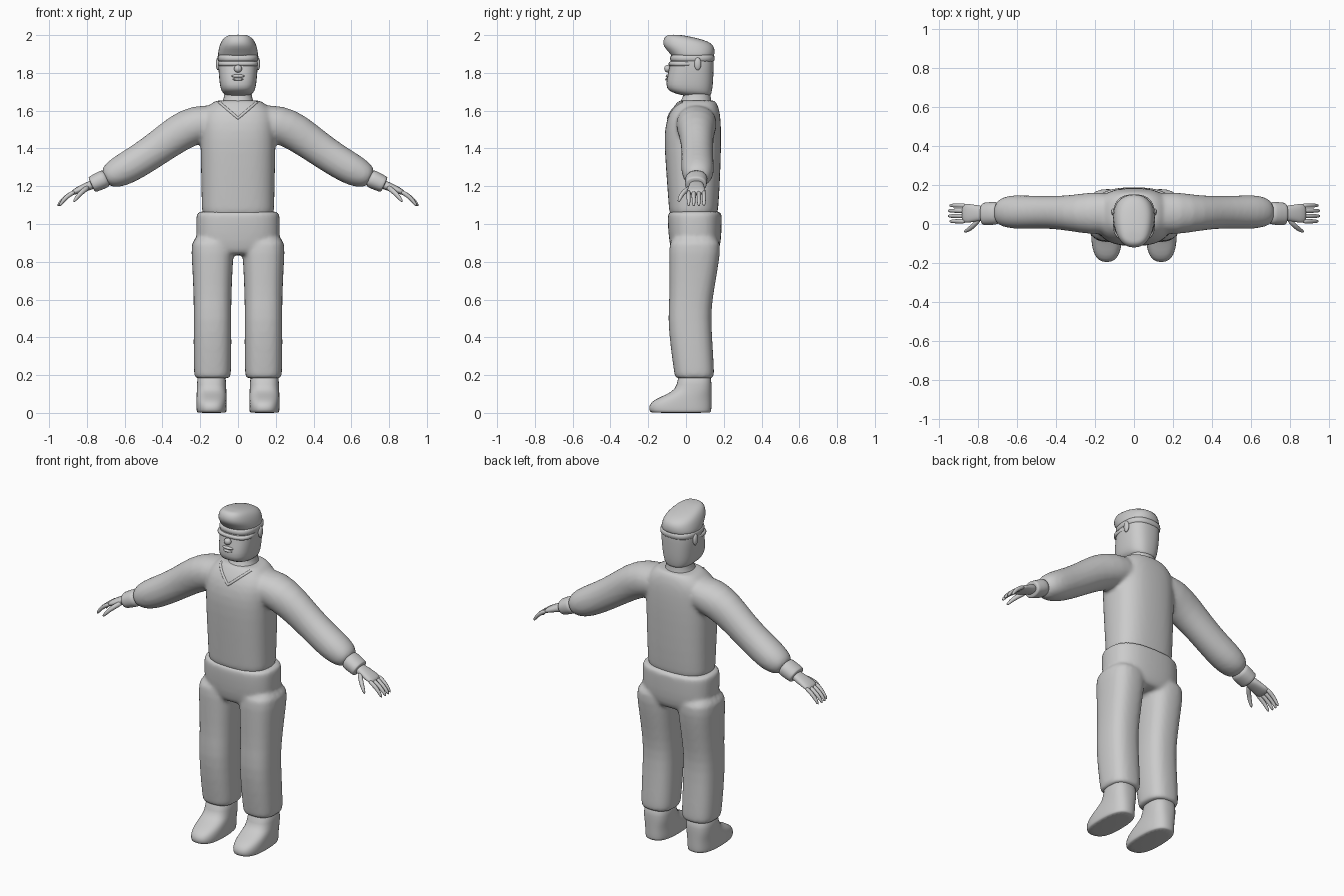
import bpy, bmesh
from math import cos, sin, radians, copysign, pi
from mathutils import Vector

default_cube = bpy.data.objects.get("Cube")
if default_cube:
    bpy.data.objects.remove(default_cube, do_unlink=True)

grey = bpy.data.materials.new("plain grey")
grey.use_nodes = True
colour = (0.6, 0.6, 0.6, 1)
grey.diffuse_color = colour
grey.node_tree.nodes["Principled BSDF"].inputs["Base Color"].default_value = colour


def loft(bm, rings, power=2.6, side=1, sides=24):
    """Skin rings of (x, y, z, half width, half depth, tilt about y)."""
    loops = []
    for x, y, z, width, depth, tilt in rings:
        t = radians(tilt)
        loop = []
        for i in range(sides):
            angle = 2 * pi * i / sides
            c, s = cos(angle), sin(angle)
            u = width * copysign(abs(c) ** (2 / power), c)
            v = depth * copysign(abs(s) ** (2 / power), s)
            loop.append(bm.verts.new((side * (x + u * cos(t)), y + v, z - u * sin(t))))
        loops.append(loop)
    for low, high in zip(loops, loops[1:]):
        for i in range(sides):
            j = (i + 1) % sides
            bm.faces.new((low[i], low[j], high[j], high[i]))
    bm.faces.new(loops[0])
    bm.faces.new(loops[-1])


def upright(bm, rings, x=0, side=1, power=2.6):
    """Loft level rings of (z, front y, back y, half width)."""
    loft(bm, [(x, (front + back) / 2, z, width, (back - front) / 2, 0)
              for z, front, back, width in rings], power, side)


def finish(bm, name, blend=0):
    """Make a smooth object; blend fuses overlapping pieces into one skin."""
    bmesh.ops.recalc_face_normals(bm, faces=bm.faces)
    mesh = bpy.data.meshes.new(name)
    bm.to_mesh(mesh)
    bm.free()
    mesh.shade_smooth()
    mesh.materials.append(grey)
    obj = bpy.data.objects.new(name, mesh)
    bpy.context.collection.objects.link(obj)
    obj.modifiers.new("rounding", "SUBSURF").levels = 1
    obj.modifiers["rounding"].render_levels = 1
    if blend:
        fuse = obj.modifiers.new("fuse", "REMESH")
        fuse.mode = "VOXEL"
        fuse.voxel_size = 0.011
        fuse.use_smooth_shade = True
        relax = obj.modifiers.new("relax", "SMOOTH")
        relax.factor = 0.5
        relax.iterations = blend
    return obj


def blob(name, place, size):
    """Ellipsoid for small face features."""
    bm = bmesh.new()
    bmesh.ops.create_uvsphere(bm, u_segments=16, v_segments=10, radius=1)
    bmesh.ops.scale(bm, vec=size, verts=bm.verts)
    bmesh.ops.translate(bm, vec=place, verts=bm.verts)
    return finish(bm, name)


# Sweater: torso and both sleeves fused
bm = bmesh.new()
upright(bm, [(1.03, -.085, .165, .19), (1.06, -.09, .17, .193), (1.2, -.1, .18, .195),
             (1.4, -.115, .187, .2), (1.5, -.115, .187, .2), (1.58, -.095, .183, .2),
             (1.63, -.06, .17, .155), (1.653, -.04, .155, .12), (1.655, -.03, .15, .1)])
sleeve = [(.08, .055, 1.55, .085, .11, 95), (.22, .055, 1.53, .104, .11, 106),
          (.32, .055, 1.48, .1, .093, 117), (.42, .06, 1.405, .091, .084, 122),
          (.52, .06, 1.337, .088, .085, 120), (.61, .062, 1.285, .086, .089, 118),
          (.67, .062, 1.256, .072, .078, 118), (.71, .058, 1.238, .045, .055, 116)]
for side in (1, -1):
    loft(bm, sleeve, 2.1, side)
sweater = finish(bm, "sweater", blend=8)

# Trousers: hips and both legs fused
bm = bmesh.new()
upright(bm, [(1.07, -.09, .185, .212), (1.06, -.098, .19, .222), (1, -.098, .19, .223),
             (.9, -.09, .187, .224), (.85, -.075, .17, .2), (.835, -.06, .15, .17)])
for side in (1, -1):
    upright(bm, [(.95, -.09, .187, .112), (.85, -.09, .182, .113), (.75, -.09, .167, .106),
                 (.6, -.088, .14, .1), (.5, -.097, .133, .1), (.35, -.083, .142, .101),
                 (.22, -.064, .15, .099), (.19, -.06, .148, .096), (.18, -.05, .14, .088)],
            x=.135, side=side)
finish(bm, "trousers", blend=6)

for side, label in ((1, "left"), (-1, "right")):
    # Boots
    bm = bmesh.new()
    upright(bm, [(0, -.18, .128, .073), (.004, -.192, .134, .079), (.03, -.2, .136, .081),
                 (.06, -.184, .136, .081), (.085, -.135, .136, .08), (.11, -.078, .136, .079),
                 (.14, -.046, .136, .078), (.23, -.042, .134, .076)], x=.14, side=side)
    finish(bm, label + "_boot")

    # Cuffs
    bm = bmesh.new()
    loft(bm, [(.69, .056, 1.247, .045, .055, 115), (.712, .055, 1.237, .05, .06, 115),
              (.765, .052, 1.212, .045, .058, 115), (.774, .052, 1.208, .044, .057, 115),
              (.776, .052, 1.207, .03, .04, 115)], 2.2, side)
    finish(bm, label + "_cuff")

    # Hands: palm, four fingers and thumb
    bm = bmesh.new()
    loft(bm, [(.75, .055, 1.217, .026, .036, 114), (.8, .055, 1.197, .023, .041, 112),
              (.85, .055, 1.178, .018, .05, 114), (.885, .055, 1.16, .012, .05, 120)],
         2.4, side, 16)
    for finger in range(4):
        y = .014 + finger * .027
        reach = .008 if finger in (1, 2) else 0
        loft(bm, [(.86, y, 1.174, .013, .013, 118), (.9, y, 1.151, .013, .0125, 125),
                  (.928 + reach, y, 1.122, .011, .011, 138),
                  (.947 + reach, y, 1.093, .007, .007, 145)], 2, side, 8)
    loft(bm, [(.785, .03, 1.2, .016, .018, 120), (.825, -.01, 1.172, .015, .017, 130),
              (.85, -.03, 1.145, .012, .013, 138), (.872, -.04, 1.115, .007, .007, 140)],
         2, side, 8)
    finish(bm, label + "_hand")

    # Ears
    blob(label + "_ear", (side * .106, .062, 1.848), (.012, .019, .034))

# Neck
bm = bmesh.new()
upright(bm, [(1.58, -.07, .14, .1), (1.63, -.045, .14, .09), (1.66, -.022, .132, .077),
             (1.69, -.012, .13, .072), (1.74, -.01, .125, .07)], power=2.2)
finish(bm, "neck")

# Head
bm = bmesh.new()
upright(bm, [(1.675, .01, .128, .05), (1.688, -.05, .134, .076), (1.705, -.095, .138, .089),
             (1.735, -.108, .143, .097), (1.79, -.098, .146, .102), (1.83, -.088, .147, .105),
             (1.88, -.08, .148, .105), (1.93, -.07, .14, .095)])
finish(bm, "head")

# Headwear: soft cap leaning forward, band and wraparound eyewear
bm = bmesh.new()
upright(bm, [(1.885, -.07, .14, .1), (1.89, -.078, .15, .107), (1.91, -.092, .153, .106),
             (1.94, -.12, .15, .1), (1.965, -.123, .127, .09), (1.987, -.115, .05, .074),
             (2, -.1, -.02, .05), (2.002, -.085, -.05, .025)], power=2.3)
finish(bm, "cap")
bm = bmesh.new()
upright(bm, [(1.858, -.075, .145, .102), (1.861, -.086, .153, .109), (1.893, -.085, .154, .11),
             (1.897, -.075, .145, .102)])
finish(bm, "headband")
bm = bmesh.new()
upright(bm, [(1.835, -.08, .06, .1), (1.838, -.094, .08, .108), (1.858, -.094, .08, .108),
             (1.862, -.08, .06, .1)])
finish(bm, "eyewear")

# Face
blob("nose", (0, -.098, 1.822), (.022, .018, .02))
blob("upper_lip", (0, -.095, 1.783), (.036, .013, .009))
blob("lower_lip", (0, -.097, 1.766), (.03, .014, .008))

# V-shaped neckline laid on the chest
bpy.context.view_layer.update()
chest = sweater.evaluated_get(bpy.context.evaluated_depsgraph_get())
points = []
for step in range(-8, 9):
    x = step * .0125
    hit, place, normal, face = chest.ray_cast(Vector((x, -1, 1.56 + abs(x) * .85)), Vector((0, 1, 0)))
    if hit:
        points.append(place - normal * .003)
line = bpy.data.curves.new("neckline", "CURVE")
line.dimensions = "3D"
line.bevel_depth = .008
line.use_fill_caps = True
line.materials.append(grey)
spline = line.splines.new("POLY")
spline.points.add(len(points) - 1)
for point, place in zip(spline.points, points):
    point.co = (*place, 1)
spline.use_smooth = True
bpy.context.collection.objects.link(bpy.data.objects.new("neckline", line))
